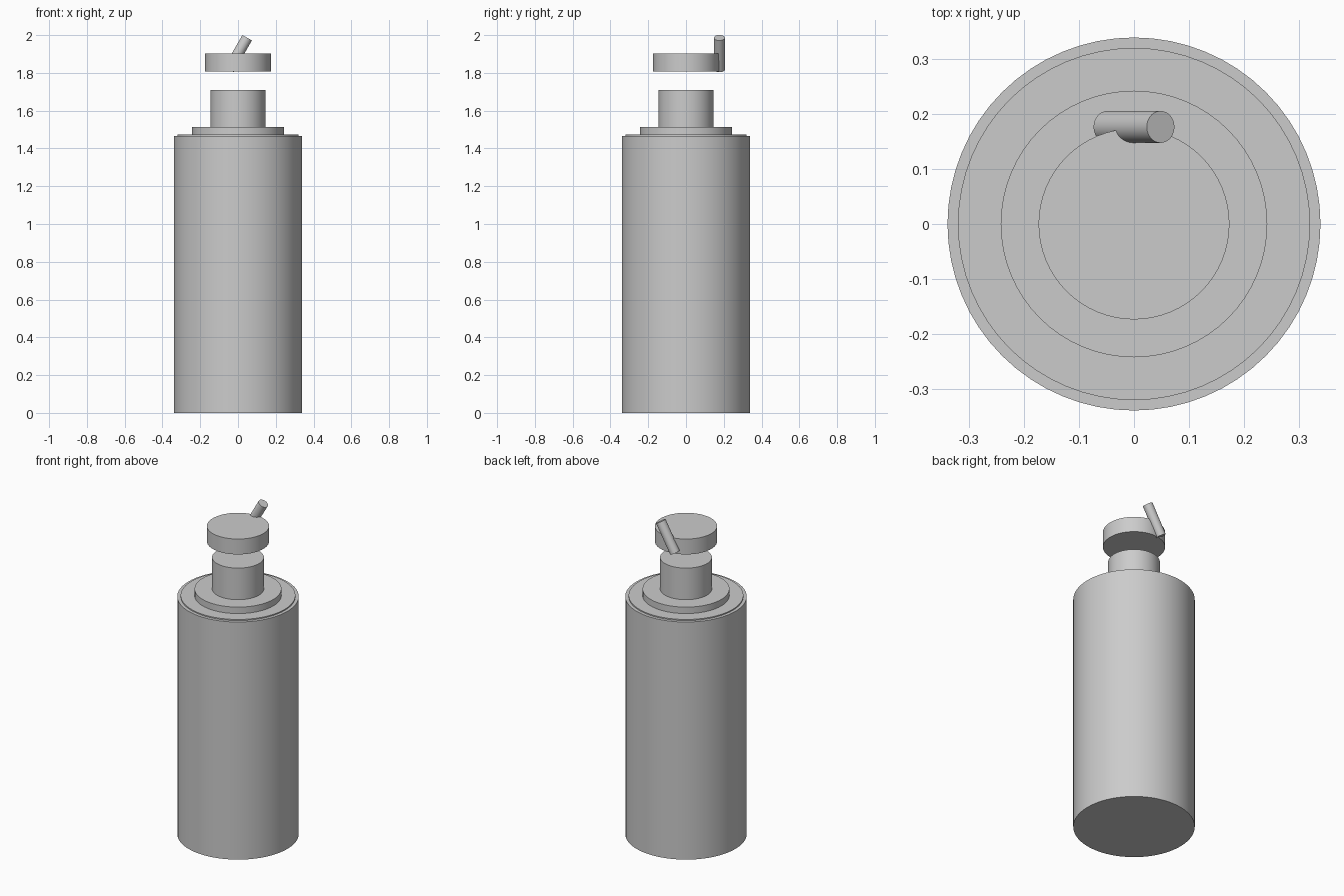
import bpy
from math import radians

cube = bpy.data.objects.get("Cube")
if cube:
    bpy.data.objects.remove(cube, do_unlink=True)

# Single plain grey for the whole bottle
GREY = (0.6, 0.6, 0.6, 1)
grey = bpy.data.materials.new("plain grey")
grey.use_nodes = True
grey.diffuse_color = GREY
grey.node_tree.nodes["Principled BSDF"].inputs["Base Color"].default_value = GREY


def cylinder(name, radius, bottom, top, x=0, y=0, tilt=0):
    """Smooth-sided cylinder spanning bottom to top, tilted about its middle."""
    bpy.ops.mesh.primitive_cylinder_add(
        vertices=64, radius=radius, depth=top - bottom,
        location=(x, y, (bottom + top) / 2), rotation=(0, radians(tilt), 0))
    part = bpy.context.object
    part.name = name
    part.data.materials.append(grey)
    bpy.ops.object.shade_smooth_by_angle(angle=radians(30))
    return part


# Bottle body with stepped shoulder and neck
cylinder("body", 0.34, 0, 1.467)
cylinder("shoulder_disc", 0.321, 1.46, 1.474)
cylinder("collar", 0.243, 1.46, 1.514)
cylinder("neck", 0.145, 1.5, 1.709)

# Floating cap with a slanted handle at its back edge
cylinder("cap", 0.174, 1.807, 1.902)
cylinder("cap_handle", 0.029, 1.805, 1.999, y=0.177, tilt=30)
